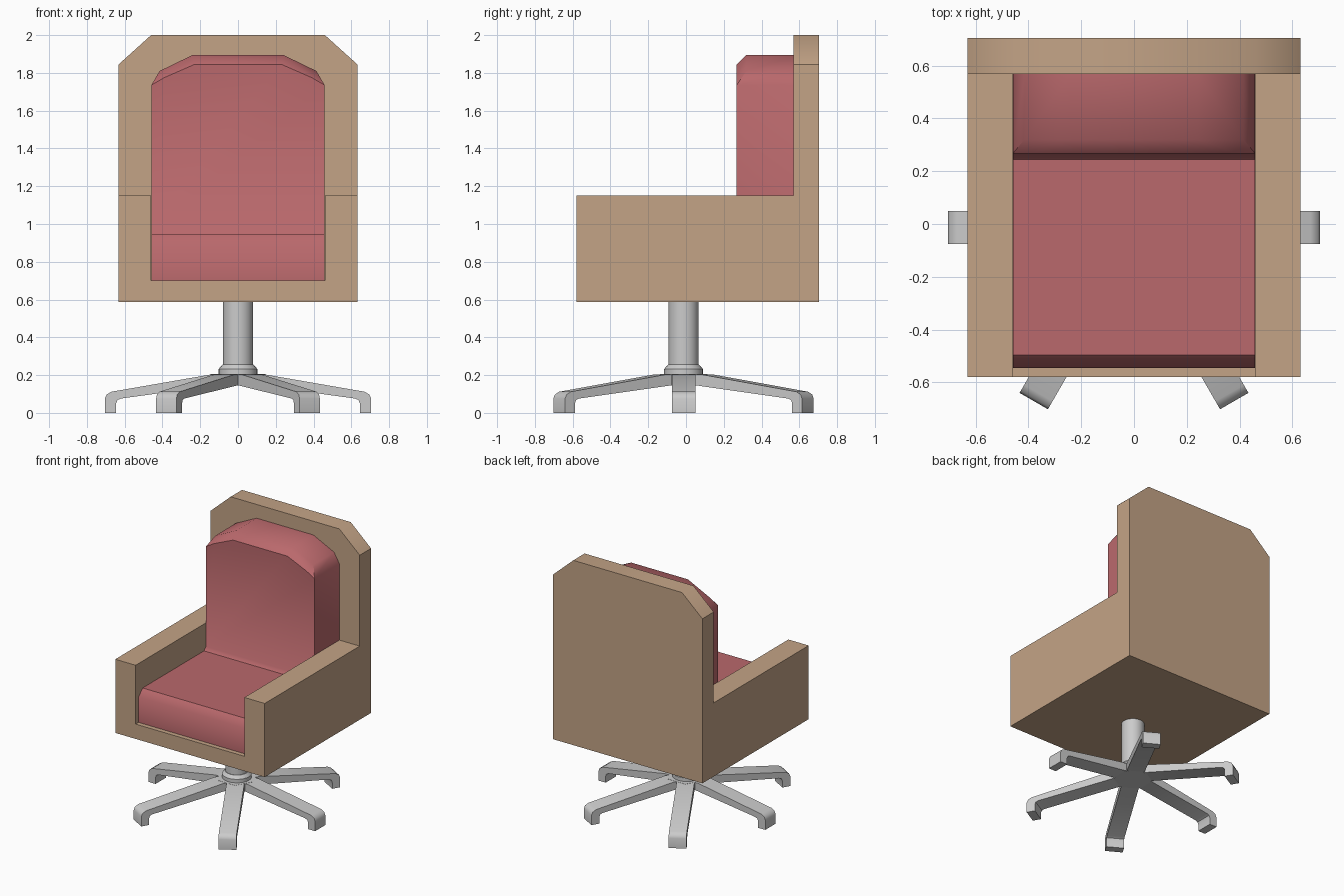
import bpy, bmesh
from math import pi, radians
from mathutils import Matrix, Vector

if "Cube" in bpy.data.objects:
    bpy.data.objects.remove(bpy.data.objects["Cube"])

CY = -0.013  # y centre of the pedestal


def material(name, rgb):
    m = bpy.data.materials.new(name)
    m.diffuse_color = (*rgb, 1)
    m.use_nodes = True
    m.node_tree.nodes["Principled BSDF"].inputs["Base Color"].default_value = m.diffuse_color
    return m


tan = material("tan", (0.55, 0.37, 0.24))
red = material("red", (0.49, 0.14, 0.15))


def finish(name, bm, mat=None, angle=40):
    bmesh.ops.recalc_face_normals(bm, faces=bm.faces)
    me = bpy.data.meshes.new(name)
    bm.to_mesh(me)
    bm.free()
    ob = bpy.data.objects.new(name, me)
    bpy.context.collection.objects.link(ob)
    if mat:
        me.materials.append(mat)
    bpy.ops.object.select_all(action='DESELECT')
    ob.select_set(True)
    bpy.context.view_layer.objects.active = ob
    if angle:
        bpy.ops.object.shade_smooth_by_angle(angle=radians(angle))
    return ob


def prism(profile, half):
    """Profile in x/z, extruded along y from -half to half."""
    bm = bmesh.new()
    face = bm.faces.new([bm.verts.new((u, -half, v)) for u, v in profile])
    ext = bmesh.ops.extrude_face_region(bm, geom=[face])
    new = [g for g in ext["geom"] if isinstance(g, bmesh.types.BMVert)]
    bmesh.ops.translate(bm, vec=(0, 2 * half, 0), verts=new)
    return bm


# Shell: side profile across the full width, with the top corners cut off
bm = prism([(-0.58, 0.587), (0.705, 0.587), (0.705, 2), (0.568, 2),
            (0.568, 1.15), (-0.58, 1.15)], 0.632)
bm.transform(Matrix.Rotation(pi / 2, 4, 'Z'))
for s in (-1, 1):
    cut = bmesh.ops.bisect_plane(bm, geom=bm.verts[:] + bm.edges[:] + bm.faces[:],
                                 plane_co=(s * 0.46, 0, 2), plane_no=(s * 0.155, 0, 0.172),
                                 clear_outer=True)
    edges = [g for g in cut["geom_cut"] if isinstance(g, bmesh.types.BMEdge)]
    bmesh.ops.holes_fill(bm, edges=edges)
shell = finish("shell", bm, tan, None)

# Opening between the arms, cut down to the seat floor
bm = bmesh.new()
bmesh.ops.create_cube(bm, size=1, matrix=Matrix.LocRotScale(
    Vector((0, -0.216, 1.2)), None, Vector((0.92, 1.568, 1.0))))
cutter = finish("opening_cutter", bm, tan, None)
cutter.hide_render = True
mod = shell.modifiers.new("opening", 'BOOLEAN')
mod.operation, mod.solver, mod.object = 'DIFFERENCE', 'EXACT', cutter
bpy.context.view_layer.objects.active = shell
bpy.ops.object.modifier_apply(modifier=mod.name)
bpy.data.objects.remove(cutter)
bpy.ops.object.select_all(action='DESELECT')
shell.select_set(True)
bpy.ops.object.shade_smooth_by_angle(angle=radians(45))

# Cushion: seat and back in one mirrored mesh with a bevelled top
P = [(0.459, -0.545, 0.70), (0.459, -0.545, 0.895), (0.459, -0.497, 0.945),
     (0.459, 0.245, 0.945), (0.459, 0.268, 0.97), (0.459, 0.268, 1.735),
     (0.39, 0.268, 1.775), (0.23, 0.268, 1.845), (0.415, 0.32, 1.81),
     (0.24, 0.32, 1.895), (0.24, 0.568, 1.895), (0.415, 0.568, 1.81),
     (0.459, 0.568, 1.735), (0.459, 0.568, 0.70)]
bm = bmesh.new()
R = [bm.verts.new(p) for p in P]
L = [bm.verts.new((-x, y, z)) for x, y, z in P]
for V in (R, L):
    for f in ((0, 1, 2, 3, 4, 5, 12, 13), (5, 8, 11, 12), (8, 9, 10, 11),
              (5, 6, 8), (6, 7, 9, 8)):
        bm.faces.new([V[i] for i in f])
for a, b in ((0, 1), (1, 2), (2, 3), (3, 4), (7, 9), (9, 10), (13, 0)):
    bm.faces.new((R[a], R[b], L[b], L[a]))
bm.faces.new(R[4:8] + L[4:8][::-1])
bm.faces.new(R[10:14] + L[10:14][::-1])
finish("cushion", bm, red, 46)

# Column with its stepped collar
bm = bmesh.new()
prof = [(0, 0.2), (0.103, 0.2), (0.103, 0.232), (0.083, 0.255), (0.08, 0.255),
        (0.08, 0.59), (0, 0.59)]
vs = [bm.verts.new((r, 0, z)) for r, z in prof]
es = [bm.edges.new(e) for e in zip(vs, vs[1:])]
bmesh.ops.spin(bm, geom=vs + es, cent=(0, 0, 0), axis=(0, 0, 1), angle=2 * pi, steps=24)
bmesh.ops.remove_doubles(bm, verts=bm.verts, dist=0.0005)
bm.transform(Matrix.Translation((0, CY, 0)))
finish("column", bm)

# Hexagonal hub
bm = bmesh.new()
bmesh.ops.create_cone(bm, cap_ends=True, segments=6, radius1=0.145, radius2=0.145, depth=0.06,
                      matrix=Matrix.Translation((0, CY, 0.175)) @ Matrix.Rotation(pi / 6, 4, 'Z'))
finish("hub", bm, None, 30)

# Six legs with turned-down feet; the four diagonal ones are longer
for i in range(6):
    d = 0 if i % 3 == 0 else 0.055
    bm = prism([(0.11, 0.146), (0.62 + d, 0.076), (0.638 + d, 0.068), (0.645 + d, 0.05),
                (0.645 + d, 0), (0.705 + d, 0), (0.705 + d, 0.075), (0.696 + d, 0.097),
                (0.67 + d, 0.112), (0.14, 0.204), (0.11, 0.204)], 0.062)
    bm.transform(Matrix.Translation((0, CY, 0)) @ Matrix.Rotation(i * pi / 3, 4, 'Z'))
    finish(f"leg_{i + 1}", bm)
